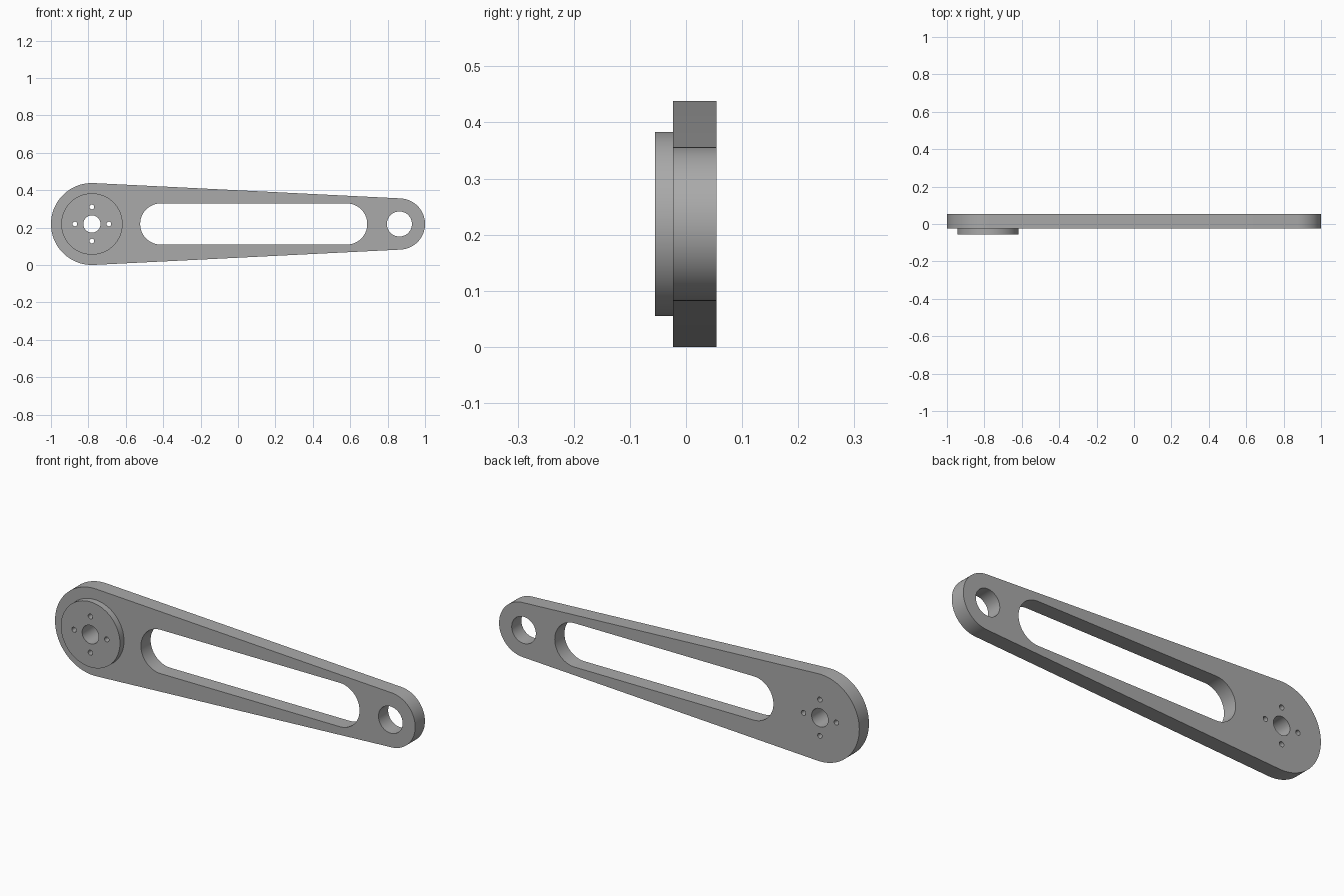
import bpy, bmesh
from math import pi, sin, cos, asin
from mathutils import Matrix

cube = bpy.data.objects.get("Cube")
if cube:
    bpy.data.objects.remove(cube)

grey = bpy.data.materials.new("plain_grey")
grey.use_nodes = True
grey.diffuse_color = (0.4, 0.4, 0.4, 1)
grey.node_tree.nodes["Principled BSDF"].inputs["Base Color"].default_value = (0.4, 0.4, 0.4, 1)

MID = 0.219                    # height of the arm's centre line
HUB_X, TIP_X = -0.781, 0.863   # centres of the two rounded ends
HUB_R, TIP_R = 0.219, 0.137


def arc(x, z, r, start, end, steps):
    return [(x + r * cos(start + (end - start) * i / steps),
             z + r * sin(start + (end - start) * i / steps)) for i in range(steps + 1)]


def circle(x, z, r, steps=64):
    return arc(x, z, r, 0, 2 * pi, steps)[:-1]


def capsule(x0, r0, x1, r1):
    """Two round ends joined by their tangent lines."""
    a = pi / 2 - asin((r0 - r1) / (x1 - x0))
    return arc(x1, MID, r1, -a, a, 40) + arc(x0, MID, r0, a, 2 * pi - a, 48)


def plate(name, loops, front, back):
    """Fill an outline with holes and extrude it from front to back along y."""
    curve = bpy.data.curves.new(name + "_profile", "CURVE")
    curve.dimensions = "2D"
    curve.fill_mode = "BOTH"
    curve.extrude = (back - front) / 2
    for points in loops:
        spline = curve.splines.new("POLY")
        spline.points.add(len(points) - 1)
        for p, (x, z) in zip(spline.points, points):
            p.co = (x, z, 0, 1)
        spline.use_cyclic_u = True
    helper = bpy.data.objects.new(name + "_profile", curve)
    bpy.context.collection.objects.link(helper)
    graph = bpy.context.evaluated_depsgraph_get()
    mesh = bpy.data.meshes.new_from_object(helper.evaluated_get(graph))
    bpy.data.objects.remove(helper)
    mesh.name = name
    mesh.transform(Matrix.Translation((0, (front + back) / 2, 0)) @ Matrix.Rotation(pi / 2, 4, "X"))
    bm = bmesh.new()
    bm.from_mesh(mesh)
    bmesh.ops.remove_doubles(bm, verts=bm.verts, dist=1e-5)
    bmesh.ops.recalc_face_normals(bm, faces=bm.faces)
    bm.to_mesh(mesh)
    bm.free()
    mesh.materials.clear()
    mesh.materials.append(grey)
    obj = bpy.data.objects.new(name, mesh)
    bpy.context.collection.objects.link(obj)
    bpy.ops.object.select_all(action="DESELECT")
    obj.select_set(True)
    bpy.context.view_layer.objects.active = obj
    bpy.ops.object.shade_smooth_by_angle(angle=pi / 6)


# Axle hole and four bolt holes, shared by arm and boss
hub_holes = [circle(HUB_X, MID, 0.046, 48)]
for k in range(4):
    hub_holes.append(circle(HUB_X + 0.091 * cos(k * pi / 2), MID + 0.091 * sin(k * pi / 2), 0.0125, 24))

# Tapered arm with a long slot and a tip hole
plate("tapered_arm",
      [capsule(HUB_X, HUB_R, TIP_X, TIP_R), capsule(-0.413, 0.11, 0.581, 0.11),
       circle(TIP_X, MID, 0.067)] + hub_holes, -0.023, 0.054)

# Raised round boss on the front
plate("hub_boss", [circle(HUB_X, MID, 0.164, 96)] + hub_holes, -0.055, -0.023)
